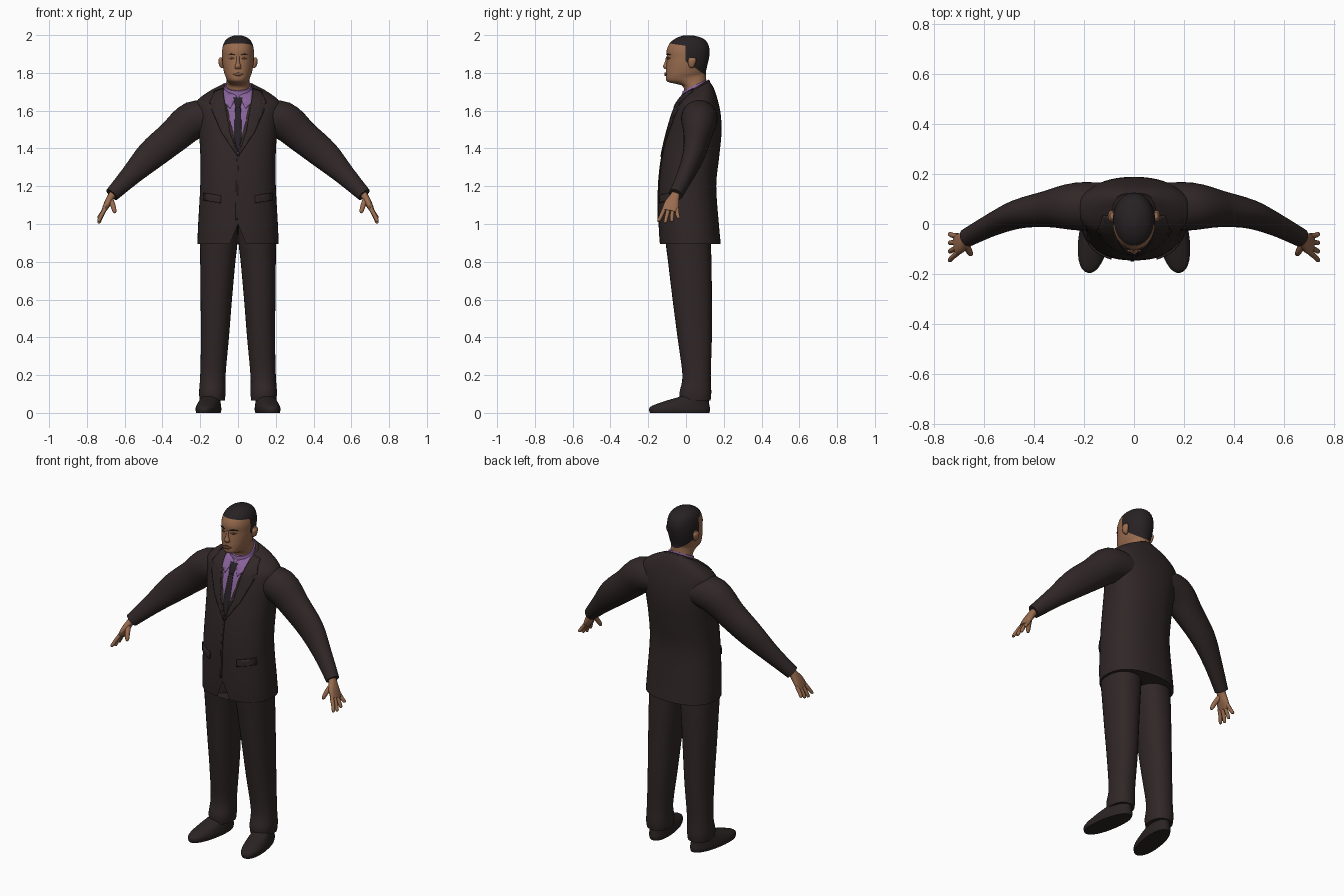
import bpy, bmesh, math
from mathutils import Vector
from mathutils.bvhtree import BVHTree

cube = bpy.data.objects.get("Cube")
if cube:
    bpy.data.objects.remove(cube, do_unlink=True)


def material(name, r, g, b):
    mat = bpy.data.materials.new(name)
    mat.use_nodes = True
    mat.diffuse_color = (r, g, b, 1)
    shader = mat.node_tree.nodes["Principled BSDF"]
    shader.inputs["Base Color"].default_value = (r, g, b, 1)
    shader.inputs["Roughness"].default_value = 0.8
    return mat


SUIT = material("dark suit cloth", .03, .02, .02)
SHOE = material("shoe leather", .024, .017, .017)
SHIRT = material("purple shirt", .25, .125, .33)
TIE = material("dark tie", .02, .015, .018)
SKIN = material("skin", .32, .15, .078)
LIP = material("lip and lid skin", .19, .08, .045)
HAIR = material("black hair", .02, .015, .016)


def finish(bm, name, mats, angle=40):
    bmesh.ops.recalc_face_normals(bm, faces=bm.faces)
    mesh = bpy.data.meshes.new(name)
    bm.to_mesh(mesh)
    bm.free()
    for mat in mats:
        mesh.materials.append(mat)
    for poly in mesh.polygons:
        poly.use_smooth = True
    mesh.set_sharp_from_angle(angle=math.radians(angle))
    obj = bpy.data.objects.new(name, mesh)
    bpy.context.collection.objects.link(obj)
    return obj


def spline(rows, steps):
    """Smooth in-between rows through the given ones."""
    out = []
    for i in range(len(rows) - 1):
        p0, p1 = rows[max(i - 1, 0)], rows[i]
        p2, p3 = rows[i + 1], rows[min(i + 2, len(rows) - 1)]
        for s in range(steps):
            t = s / steps
            out.append([b + t / 2 * (c - a + t * (2*a - 5*b + 4*c - d + t * (3*(b - c) + d - a)))
                        for a, b, c, d in zip(p0, p1, p2, p3)])
    return out + [list(rows[-1])]


def loft(name, rows, mats, n=32, steps=4, power=2, along=False, side=1):
    """Rows are x, y, z, half width, half depth, tilt; rings lie flat or across the path."""
    rows = spline([tuple(r) + (0,) * (6 - len(r)) for r in rows], steps)
    bm = bmesh.new()
    rings = []
    for i, (x, y, z, a, b, tilt) in enumerate(rows):
        u, v = Vector((1, 0, 0)), Vector((0, 1, tilt))
        if along:
            t = Vector(rows[min(i + 1, len(rows) - 1)][:3]) - Vector(rows[max(i - 1, 0)][:3])
            t.normalize()
            v = Vector((0, 1, 0))
            v = (v - t * v.dot(t)).normalized()
            u = v.cross(t)
        ring = []
        for k in range(n):
            c, s = math.cos(math.tau * k / n), math.sin(math.tau * k / n)
            p = Vector((x, y, z))
            p += u * a * math.copysign(abs(c) ** (2 / power), c)
            p += v * b * math.copysign(abs(s) ** (2 / power), s)
            ring.append(bm.verts.new((p.x * side, p.y, p.z)))
        rings.append(ring)
    for lo, hi in zip(rings, rings[1:]):
        for k in range(n):
            bm.faces.new((lo[k], lo[k - 1], hi[k - 1], hi[k]))
    bm.faces.new(rings[0])
    bm.faces.new(rings[-1])
    return finish(bm, name, mats)


def body(name, rows, mats, **kw):
    """Centred loft from z, half width, front y, back y, tilt."""
    return loft(name, [(0, (f + b) / 2, z, w, (b - f) / 2, t) for z, w, f, b, t in rows], mats, **kw)


def slice_mesh(bm, co, no):
    geom = bm.verts[:] + bm.edges[:] + bm.faces[:]
    bmesh.ops.bisect_plane(bm, geom=geom, dist=1e-5, plane_co=co, plane_no=no)


def cut(obj, planes, action):
    """Cut the mesh along planes, then let the action treat the faces."""
    bm = bmesh.new()
    bm.from_mesh(obj.data)
    for co, no in planes:
        slice_mesh(bm, co, no)
    action(bm)
    bm.to_mesh(obj.data)
    bm.free()


def tree(obj):
    return BVHTree.FromPolygons([v.co for v in obj.data.vertices],
                                [p.vertices[:] for p in obj.data.polygons])


def plate(name, outline, mat, trees, thick=.006, base=0.0, step=.02, side=1):
    """Thin plate with an x, z outline, laid on the front surface of the given trees."""
    bm = bmesh.new()
    bm.faces.new([bm.verts.new((x * side, 0, z)) for x, z in outline])
    bmesh.ops.triangulate(bm, faces=bm.faces[:])
    for axis, index in ((Vector((1, 0, 0)), 0), (Vector((0, 0, 1)), 2)):
        lo = min(v.co[index] for v in bm.verts)
        hi = max(v.co[index] for v in bm.verts)
        for k in range(math.floor(lo / step) + 1, math.ceil(hi / step)):
            slice_mesh(bm, axis * (k * step), axis)
    for v in bm.verts:
        hits = [t.ray_cast(Vector((v.co.x, -1, v.co.z)), Vector((0, 1, 0)))[0] for t in trees]
        v.co.y = min([h.y for h in hits if h] or [0]) - base - thick / 2
    obj = finish(bm, name, [mat])
    mod = obj.modifiers.new("thickness", "SOLIDIFY")
    mod.thickness, mod.offset = thick, 0


# Head and neck, with the hair cut into the surface
head = body("head", [
    (1.64, .066, -.01, .11, 0), (1.72, .064, -.012, .108, 0), (1.755, .06, -.045, .105, .2),
    (1.775, .063, -.1, .105, .2), (1.80, .073, -.107, .106, .1), (1.84, .081, -.104, .113, 0),
    (1.88, .084, -.101, .122, 0), (1.92, .084, -.102, .125, 0), (1.96, .074, -.084, .113, 0),
    (1.985, .052, -.05, .085, 0), (1.999, .018, -.01, .035, 0)], [SKIN, HAIR], n=40, power=2.1)
head_tree = tree(head)
hairline = [(Vector((0, -.08, 1.955)), Vector((0, .15, 1))),
            (Vector((0, -.003, 1.9)), Vector((0, 1, 0))),
            (Vector((0, .1, 1.79)), Vector((0, .7, 1)))]


def paint_hair(bm):
    for f in bm.faces:
        top, rear, nape = [(f.calc_center_median() - co).dot(no) > 0 for co, no in hairline]
        f.material_index = int(top or (rear and nape))


cut(head, hairline, paint_hair)

# Face
loft("nose", [(0, -.097, 1.888, .008, .008), (0, -.1, 1.855, .010, .013),
              (0, -.103, 1.835, .017, .019), (0, -.098, 1.821, .016, .014)], [SKIN], n=16)
plate("lips", [(-.028, 1.793), (-.008, 1.801), (.008, 1.801), (.028, 1.793), (.012, 1.784),
               (-.012, 1.784)], LIP, [head_tree], thick=.008, step=.008)
for side, label in ((1, "left_"), (-1, "right_")):
    plate(label + "eye", [(.018, 1.876), (.034, 1.883), (.05, 1.877), (.034, 1.872)],
          LIP, [head_tree], thick=.004, step=.008, side=side)
    plate(label + "eyebrow", [(.014, 1.895), (.036, 1.902), (.058, 1.894), (.036, 1.896)],
          HAIR, [head_tree], thick=.006, step=.008, side=side)
    loft(label + "ear", [(.08, .03, 1.825, .006, .008), (.086, .03, 1.835, .012, .015),
                         (.09, .032, 1.865, .014, .023), (.088, .034, 1.882, .008, .014)],
         [SKIN], n=14, side=side)

# Jacket body with an open wedge at the front of the hem
jacket = body("jacket", [
    (.895, .215, -.14, .184, 0), (1.0, .211, -.145, .174, 0), (1.2, .2, -.144, .16, 0),
    (1.35, .199, -.128, .175, 0), (1.48, .207, -.1, .188, 0), (1.58, .222, -.072, .184, 0),
    (1.645, .222, -.05, .168, .1), (1.69, .165, -.03, .148, .3), (1.72, .095, -.015, .125, .5)],
    [SUIT], n=48, power=2.3)
jacket_tree = tree(jacket)


def open_hem(bm):
    gone = []
    for f in bm.faces:
        c = f.calc_center_median()
        if c.y < -.06 and abs(c.x) < .4 * (1 - c.z):
            gone.append(f)
    bmesh.ops.delete(bm, geom=gone, context="FACES")


cut(jacket, [(Vector((0, 0, 1)), Vector((s, 0, .4))) for s in (1, -1)], open_hem)

# Collars, shirt front and tie
loft("jacket_collar", [(0, .05, 1.68, .1, .08, .7), (0, .05, 1.71, .09, .074, .7),
                       (0, .05, 1.722, .08, .068, .6)], [SUIT])
loft("shirt_collar", [(0, .045, 1.69, .078, .068, .5), (0, .045, 1.715, .075, .066, .5),
                      (0, .045, 1.735, .07, .063, .5)], [SHIRT])
front = [jacket_tree, head_tree]
plate("shirt_front", [(-.078, 1.715), (-.072, 1.64), (-.045, 1.49), (0, 1.365), (.045, 1.49),
                      (.072, 1.64), (.078, 1.715), (0, 1.685)], SHIRT, front, thick=.004)
plate("tie", [(-.014, 1.625), (-.021, 1.46), (0, 1.375), (.021, 1.46), (.014, 1.625)],
      TIE, front, thick=.006)
plate("tie_knot", [(-.024, 1.668), (-.012, 1.615), (.012, 1.615), (.024, 1.668)],
      TIE, front, thick=.009)
plate("jacket_front_edge", [(-.006, 1.37), (-.014, 1.02), (-.004, 1.02), (.003, 1.37)],
      SUIT, [jacket_tree], thick=.005)

for side, label in ((1, "left_"), (-1, "right_")):
    # Collar wing, lapel and pocket flap
    plate(label + "collar_wing", [(.078, 1.715), (.006, 1.675), (.042, 1.61), (.07, 1.64)],
          SHIRT, front, thick=.008, side=side)
    plate(label + "lapel", [(.08, 1.715), (.125, 1.7), (.15, 1.64), (.12, 1.625), (.14, 1.605),
                            (.085, 1.48), (0, 1.355), (.045, 1.49), (.07, 1.64)],
          SUIT, front, thick=.009, side=side)
    plate(label + "pocket_flap", [(.09, 1.15), (.18, 1.165), (.18, 1.125), (.09, 1.11)],
          SUIT, [jacket_tree], thick=.008, side=side)

    # Sleeve
    loft(label + "sleeve", [
        (.12, .07, 1.56, .085, .095), (.235, .07, 1.55, .1, .095), (.345, .06, 1.46, .088, .073),
        (.46, .04, 1.365, .079, .058), (.565, -.002, 1.26, .056, .045),
        (.668, -.055, 1.155, .038, .037)], [SUIT], along=True, side=side)

    # Hand
    loft(label + "palm", [(.65, -.045, 1.175, .02, .022), (.672, -.06, 1.145, .019, .026),
                          (.693, -.076, 1.105, .018, .04), (.712, -.086, 1.068, .012, .041)],
         [SKIN], n=16, power=2.4, along=True, side=side)
    for k, finger in enumerate(("index", "middle", "ring", "little")):
        y = -.118 + .0225 * k
        drop = (.062, .07, .062, .045)[k]
        spread = (k - 1.5) * .006 - .004
        loft(label + finger + "_finger", [
            (.704, y + .003, 1.08, .011, .011), (.724, y + spread, 1.075 - drop * .5, .0105, .0105),
            (.736, y + spread * 2, 1.08 - drop, .009, .009),
            (.738, y + spread * 2, 1.074 - drop, .004, .004)],
            [SKIN], n=10, along=True, side=side)
    loft(label + "thumb", [(.678, -.07, 1.135, .016, .016), (.664, -.1, 1.102, .014, .014),
                           (.654, -.118, 1.07, .011, .011), (.651, -.121, 1.058, .005, .005)],
         [SKIN], n=10, along=True, side=side)

    # Trouser leg
    loft(label + "trouser_leg", [
        (.1, .01, 1.02, .1, .12), (.102, .012, .9, .099, .119), (.107, .02, .8, .093, .115),
        (.115, .033, .6, .083, .104), (.122, .046, .4, .074, .091), (.133, .056, .2, .067, .075),
        (.136, .05, .11, .07, .084), (.136, .05, .065, .066, .08)], [SUIT], power=2.2, side=side)

    # Shoe, toes turned out
    shoe = loft(label + "shoe", [
        (0, -.085, 0, .058, .16), (0, -.085, .018, .062, .164), (0, -.08, .036, .06, .156),
        (0, -.05, .06, .054, .122), (0, 0, .09, .046, .075), (0, .01, .12, .04, .06)],
        [SHOE], power=2.2)
    shoe.location = (side * .142, .05, 0)
    shoe.rotation_euler.z = side * .17
